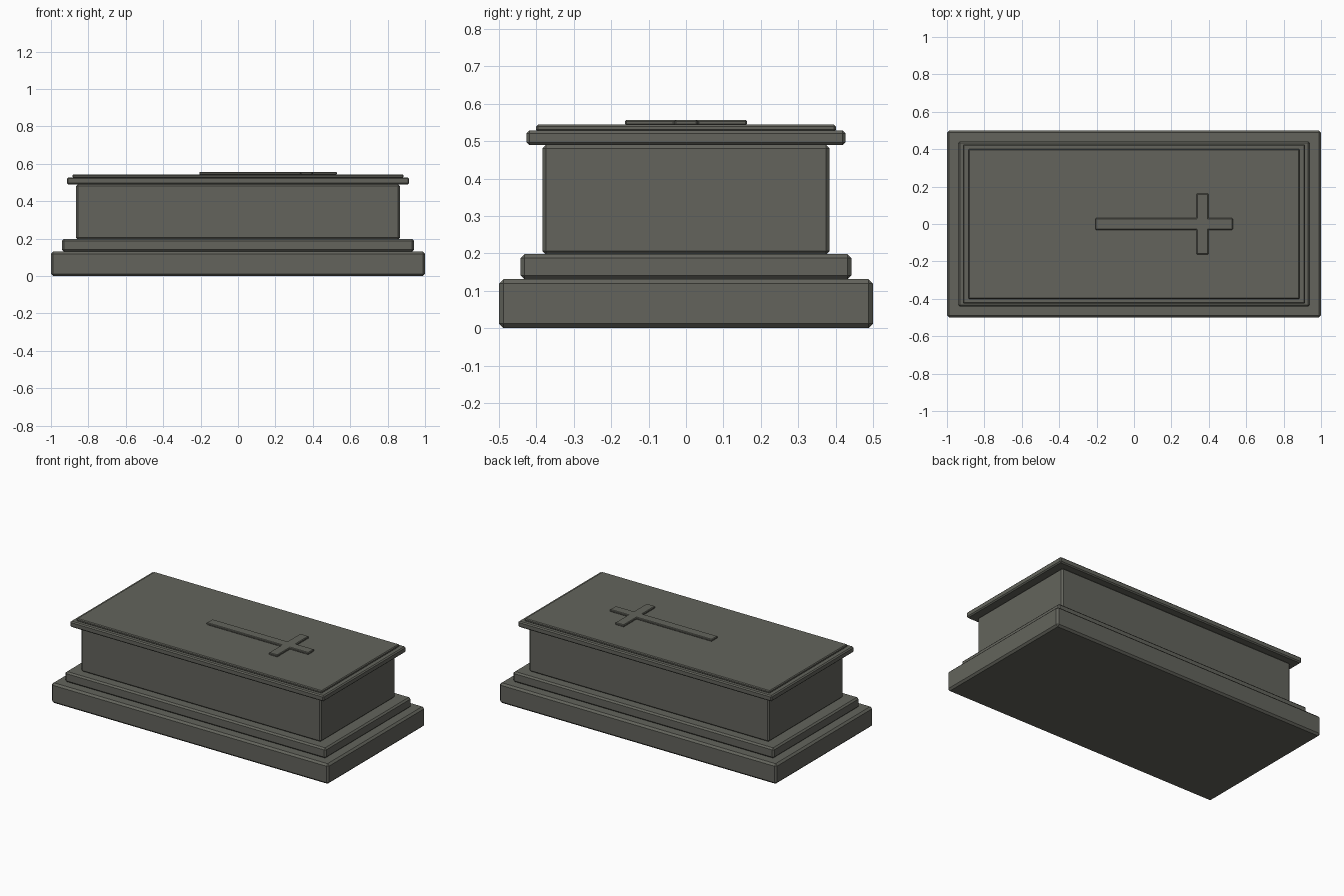
import bpy, bmesh

if "Cube" in bpy.data.objects:
    bpy.data.objects.remove(bpy.data.objects["Cube"])

stone = bpy.data.materials.new("dark_grey_stone")
stone.diffuse_color = (0.125, 0.127, 0.107, 1)
stone.use_nodes = True
stone.node_tree.nodes["Principled BSDF"].inputs["Base Color"].default_value = stone.diffuse_color


def prism(name, outline, z0, z1, bevel):
    """Extrude a flat outline from z0 to z1 and chamfer its edges."""
    bm = bmesh.new()
    face = bm.faces.new([bm.verts.new((x, y, z0)) for x, y in outline])
    ext = bmesh.ops.extrude_face_region(bm, geom=[face], use_keep_orig=True)
    for g in ext["geom"]:
        if isinstance(g, bmesh.types.BMVert):
            g.co.z = z1
    bmesh.ops.recalc_face_normals(bm, faces=bm.faces[:])
    mesh = bpy.data.meshes.new(name)
    bm.to_mesh(mesh)
    bm.free()
    mesh.materials.append(stone)
    obj = bpy.data.objects.new(name, mesh)
    bpy.context.collection.objects.link(obj)
    mod = obj.modifiers.new("chamfer", "BEVEL")
    mod.width = bevel
    mod.segments = 1
    mod.limit_method = "ANGLE"
    return obj


# stacked slabs: name, half length, half width, bottom, top, chamfer
for name, x, y, z0, z1, b in [
    ("base_plinth", 1.0, 0.5, 0.0, 0.131, 0.012),
    ("plinth_step", 0.941, 0.442, 0.131, 0.198, 0.010),
    ("tomb_body", 0.866, 0.384, 0.196, 0.491, 0.010),
    ("lid", 0.915, 0.426, 0.490, 0.528, 0.007),
    ("lid_panel", 0.885, 0.401, 0.526, 0.544, 0.005),
]:
    prism(name, [(-x, -y), (x, -y), (x, y), (-x, y)], z0, z1, b)

# raised cross on the lid: half of the outline, mirrored across y
half = [(-0.207, 0.031), (0.335, 0.031), (0.335, 0.163),
        (0.398, 0.163), (0.398, 0.031), (0.529, 0.031)]
prism("cross_relief", half + [(x, -y) for x, y in reversed(half)], 0.542, 0.557, 0.004)
